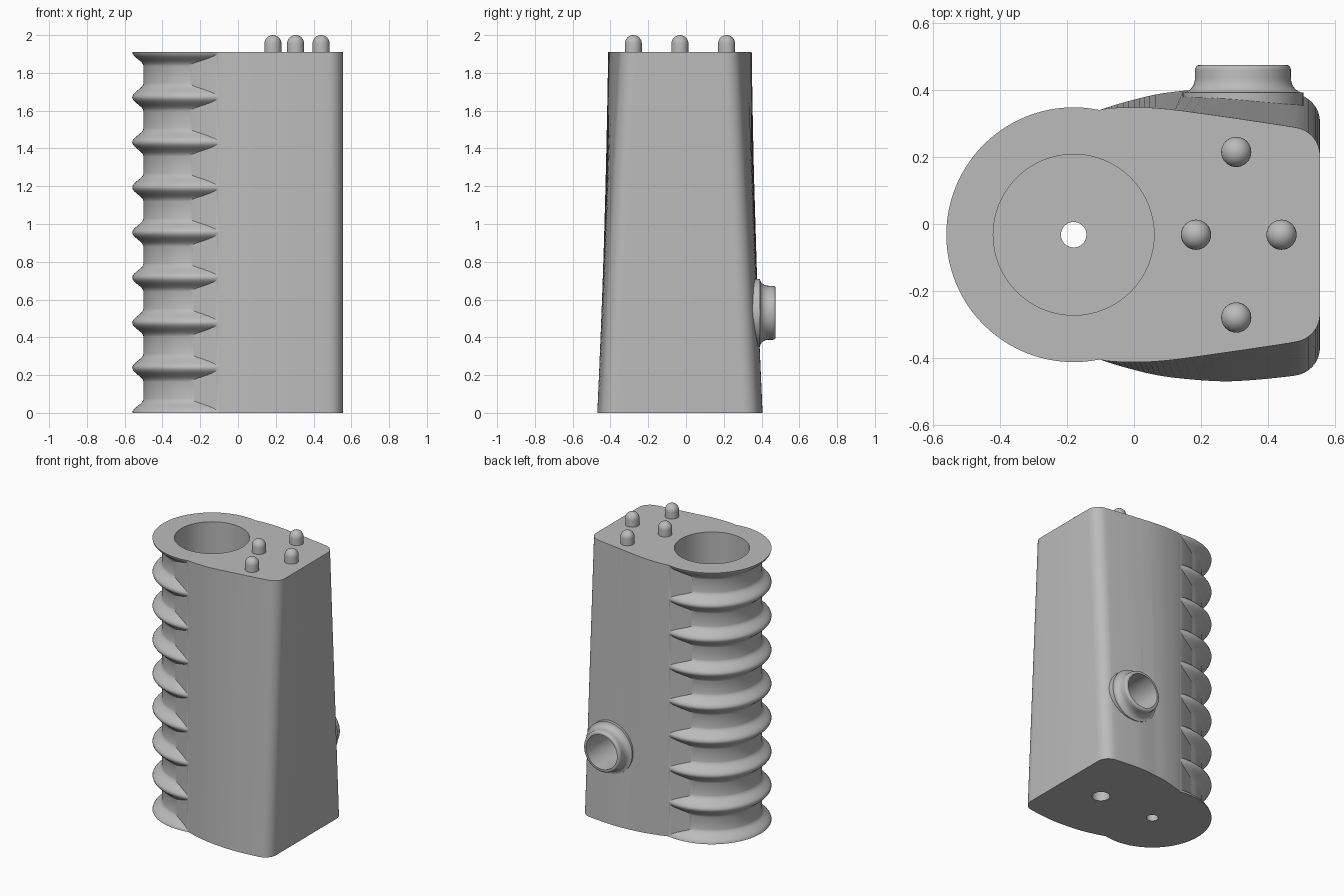
import bpy, bmesh, math
from mathutils import Matrix, Vector

if "Cube" in bpy.data.objects:
    bpy.data.objects.remove(bpy.data.objects["Cube"], do_unlink=True)

HEIGHT = 1.91
CY = -0.032            # symmetry plane of the housing
BORE_X = -0.18         # axis of the ribbed column

grey = bpy.data.materials.new("plain grey")
grey.use_nodes = True
colour = (0.5, 0.5, 0.5, 1)
grey.diffuse_color = colour
grey.node_tree.nodes["Principled BSDF"].inputs["Base Color"].default_value = colour


def loft(name, rings):
    """Closed solid through a stack of rings with equal point counts."""
    bm = bmesh.new()
    loops = [[bm.verts.new(p) for p in ring] for ring in rings]
    n = len(loops[0])
    for a, b in zip(loops, loops[1:]):
        for i in range(n):
            j = (i + 1) % n
            bm.faces.new((a[i], a[j], b[j], b[i]))
    bm.faces.new(list(reversed(loops[0])))
    bm.faces.new(loops[-1])
    bmesh.ops.recalc_face_normals(bm, faces=bm.faces)
    mesh = bpy.data.meshes.new(name)
    bm.to_mesh(mesh)
    bm.free()
    mesh.materials.append(grey)
    obj = bpy.data.objects.new(name, mesh)
    bpy.context.collection.objects.link(obj)
    return obj


def lathe(name, profile, place, segments=64):
    """Revolve (radius, height) pairs about z, then place the solid."""
    rings = [[place @ Vector((r * math.cos(2 * math.pi * i / segments),
                              r * math.sin(2 * math.pi * i / segments), h))
              for i in range(segments)] for r, h in profile]
    return loft(name, rings)


def combine(target, tool, operation):
    mod = target.modifiers.new(operation.title(), 'BOOLEAN')
    mod.operation, mod.solver, mod.object = operation, 'EXACT', tool
    bpy.context.view_layer.objects.active = target
    bpy.ops.object.modifier_apply(modifier=mod.name)
    bpy.data.objects.remove(tool, do_unlink=True)


def smooth(obj, angle=32):
    bpy.ops.object.select_all(action='DESELECT')
    obj.select_set(True)
    bpy.context.view_layer.objects.active = obj
    bpy.ops.object.shade_smooth_by_angle(angle=math.radians(angle))


def spline(points, steps=6):
    """Smooth curve through 2D points."""
    pts = [Vector(p) for p in points]
    pts = [2 * pts[0] - pts[1]] + pts + [2 * pts[-1] - pts[-2]]
    out = []
    for a, b, c, d in zip(pts, pts[1:], pts[2:], pts[3:]):
        for s in range(steps):
            t = s / steps
            out.append(0.5 * (2 * b + (c - a) * t + (2 * a - 5 * b + 4 * c - d) * t ** 2
                              + (3 * b - a - 3 * c + d) * t ** 3))
    return out


def outline(side, z):
    """Bulged side, rounded corner, then the mirrored half."""
    half = spline(side)
    end, r = side[-1], 0.085
    for i in range(9):
        a = math.radians(84 - 84 * i / 8)
        half.append(Vector((0.555 - r + r * math.cos(a), end[1] - r + r * math.sin(a))))
    ring = [(p.x, CY + p.y, z) for p in half]
    return ring + [(p.x, CY - p.y, z) for p in reversed(half)]


def at(x, y, z=0):
    return Matrix.Translation((x, y, z))


# Tapered housing
bottom = [(-0.28, 0.30), (-0.2, 0.333), (-0.1, 0.373), (0.0, 0.403),
          (0.1, 0.424), (0.25, 0.437), (0.36, 0.433), (0.479, 0.421)]
top = [(-0.28, 0.30), (-0.2, 0.338), (-0.1, 0.373), (0.0, 0.38),
       (0.1, 0.375), (0.25, 0.355), (0.36, 0.339), (0.479, 0.321)]
housing = loft("ribbed_housing", [outline(bottom, 0), outline(top, HEIGHT)])

# Ribbed column: nine rounded ribs, the end ones cut in half
pitch, reach = HEIGHT / 8, 0.075
profile = []
for k in range(9):
    for i in range(-7, 8):
        dz = reach * i / 7
        z = k * pitch + dz
        if -1e-6 <= z <= HEIGHT + 1e-6:
            profile.append((0.32 + 0.03 * (1 + math.cos(math.pi * dz / reach)), z))
axis = at(BORE_X, CY)
combine(housing, lathe("column", profile, axis, 96), 'UNION')

# Side port: a flared collar pointing backwards
to_back = at(0.325, 0, 0.53) @ Matrix.Rotation(-math.pi / 2, 4, 'X')
collar = [(0.18, 0.25), (0.18, 0.392)]
for i in range(1, 8):
    a = math.pi / 2 * i / 7
    collar.append((0.18 - 0.037 * math.sin(a), 0.437 - 0.045 * math.cos(a)))
for i in range(6):
    a = math.pi / 2 * i / 5
    collar.append((0.128 + 0.015 * math.cos(a), 0.46 + 0.015 * math.sin(a)))
combine(housing, lathe("collar", collar, to_back), 'UNION')

# Bore, drain, bottom hole and port opening
for radius, low, high, place in [
        (0.24, 0.1, HEIGHT + 0.1, axis),
        (0.038, -0.1, 0.2, axis),
        (0.057, -0.1, 0.4, at(0.25, CY)),
        (0.12, 0.1, 0.6, to_back)]:
    combine(housing, lathe("cutter", [(radius, low), (radius, high)], place), 'DIFFERENCE')
smooth(housing)

# Domed pegs on the top face
r = 0.045
dome = [(r, 0.0)] + [(r * math.cos(a), 0.045 + r * math.sin(a))
                     for a in (math.radians(89 * i / 8) for i in range(9))]
for name, x, y in [("inner", 0.185, CY), ("outer", 0.44, CY),
                   ("back", 0.305, 0.215), ("front", 0.305, -0.279)]:
    smooth(lathe(name + "_peg", dome, at(x, y, HEIGHT), 32))
